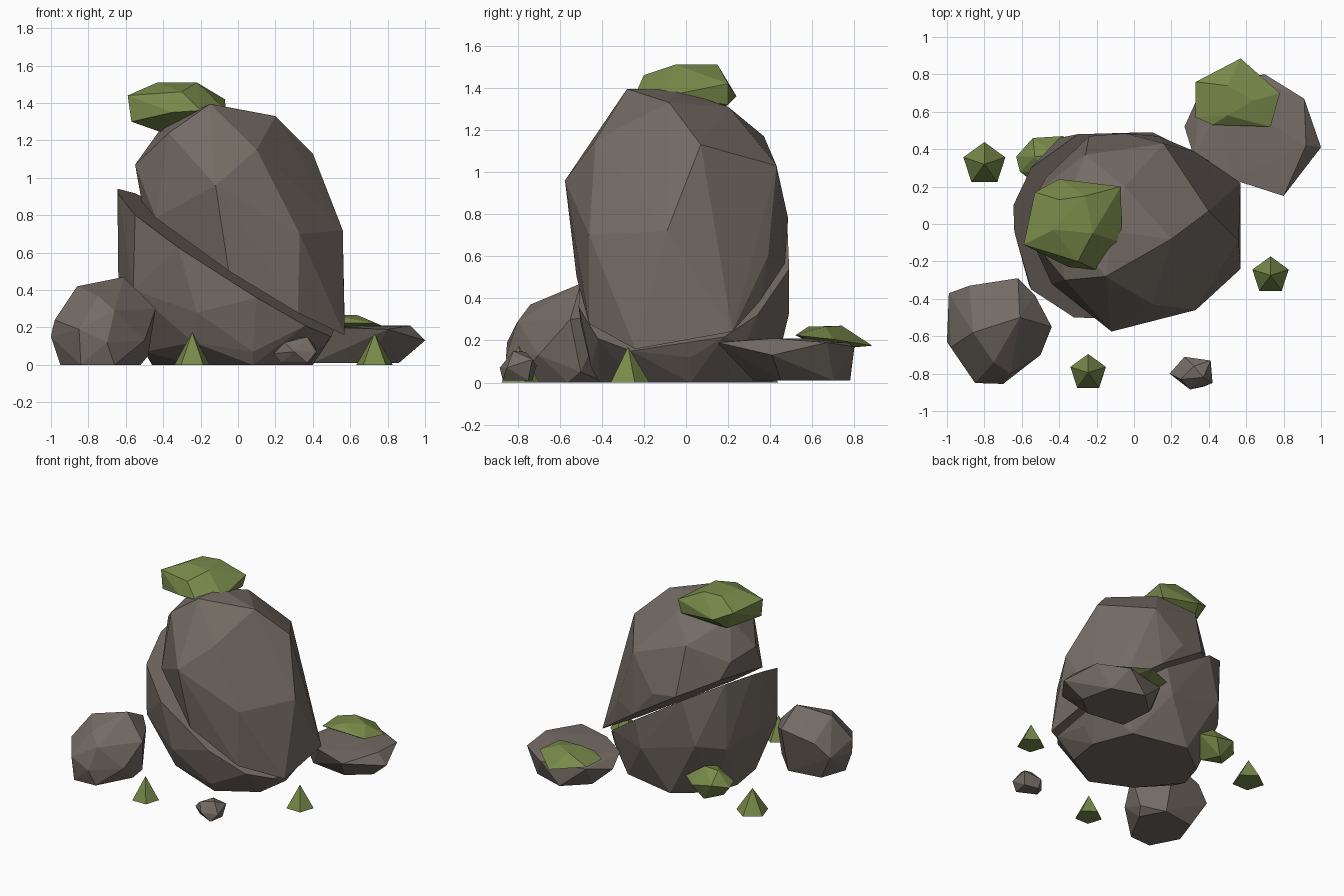
import bpy, bmesh, math


def material(name, color):
    m = bpy.data.materials.new(name)
    m.diffuse_color = (*color, 1)
    return m


STONE = material("warm grey stone", (0.175, 0.148, 0.128))
MOSS = material("moss green", (0.19, 0.252, 0.068))


def finish(name, bm, mat):
    bmesh.ops.recalc_face_normals(bm, faces=bm.faces[:])
    mesh = bpy.data.meshes.new(name)
    bm.to_mesh(mesh)
    bm.free()
    mesh.materials.append(mat)
    obj = bpy.data.objects.new(name, mesh)
    bpy.context.collection.objects.link(obj)
    return obj


def chiseled(name, points, mat):
    """Faceted solid: the convex hull of a few corner points."""
    bm = bmesh.new()
    for p in points:
        bm.verts.new(p)
    bmesh.ops.convex_hull(bm, input=bm.verts[:])
    loose = [v for v in bm.verts if not v.link_faces]
    bmesh.ops.delete(bm, geom=loose, context='VERTS')
    bmesh.ops.dissolve_limit(bm, angle_limit=math.radians(2),
                             verts=bm.verts[:], edges=bm.edges[:])
    return finish(name, bm, mat)


def on_cut(outline, height):
    """Lift an outline onto the slanted plane that splits the boulder."""
    return [(x, y, height - 0.635 * x + 0.18 * y) for x, y in outline]


# Upper half of the split boulder
upper_cut = on_cut([(-.44, -.32), (-.05, -.52), (.32, -.46), (.57, -.24), (.57, .22),
                    (.38, .35), (.13, .47), (-.24, .47), (-.47, .25), (-.515, -.1)], .564)
chiseled("boulder_upper", upper_cut + [
    (-.12, -.575, .96), (.10, -.43, 1.15), (-.15, -.28, 1.395), (.20, -.08, 1.33),
    (.40, .07, 1.13), (.56, -.09, .72), (.33, -.46, .70), (-.37, -.30, 1.24),
    (-.55, -.08, 1.07), (-.51, .18, 1.03), (-.40, .02, 1.28), (-.12, -.04, 1.39),
    (-.05, .20, 1.31), (-.26, .37, 1.17), (.16, .43, 1.03), (-.05, .485, .78),
    (.32, .39, .60)], STONE)

# Lower half of the split boulder
lower_cut = on_cut([(-.645, .10), (-.64, -.04), (-.55, -.35), (-.32, -.50), (.10, -.51),
                    (.36, -.42), (.50, -.26), (.52, .18), (.40, .34), (.10, .49),
                    (-.30, .48), (-.55, .30)], .514)
chiseled("boulder_lower", lower_cut + [
    (-.64, .02, .47), (-.56, -.33, .40), (-.22, -.50, .28), (-.50, -.15, .07),
    (-.24, -.43, .12), (.08, -.45, .07), (.48, .02, .12), (.42, .28, .18),
    (.05, .49, .33), (-.40, .46, .45), (-.55, .28, .40),
    (-.46, .02, 0), (-.22, -.27, 0), (.08, -.41, 0), (.36, -.24, 0),
    (.40, .02, 0), (.28, .32, 0), (-.15, .41, 0), (-.40, .22, 0)], STONE)

# Round rock at the front left
chiseled("left_rock", [
    (-.86, -.58, .42), (-.61, -.50, .47), (-.62, -.29, .36), (-.88, -.33, .30),
    (-.99, -.37, .20), (-1.0, -.63, .15), (-.98, -.66, .24), (-.85, -.85, .19),
    (-.70, -.855, .12), (-.75, -.74, .37), (-.66, -.80, .29), (-.50, -.70, .13),
    (-.44, -.55, .30), (-.53, -.38, .32), (-.48, -.50, .05), (-.95, -.62, 0),
    (-.84, -.83, 0), (-.66, -.82, 0), (-.52, -.56, 0), (-.62, -.38, 0),
    (-.88, -.42, 0)], STONE)

# Flat rock at the back right
chiseled("flat_rock", [
    (.27, .52, .12), (.32, .36, .18), (.80, .15, .19), (.52, .24, .20), (.92, .42, .21),
    (1.0, .41, .13), (.91, .67, .19), (.70, .80, .17), (.66, .77, .19), (.36, .72, .17),
    (.45, .60, .20), (.68, .56, .21), (.40, .36, .01), (.70, .32, .01), (.86, .45, .01),
    (.80, .70, .01), (.55, .78, .01), (.38, .62, .01)], STONE)

# Pebble at the front
chiseled("pebble", [
    (.19, -.80, .06), (.27, -.71, .08), (.41, -.73, .11), (.42, -.85, .07),
    (.30, -.885, .07), (.25, -.83, .12), (.37, -.82, .15), (.32, -.76, .145),
    (.23, -.80, .01), (.37, -.87, .01), (.39, -.75, .01), (.28, -.73, .01)], STONE)

# Moss cap on the boulder
chiseled("moss_cap", [
    (-.59, -.11, 1.44), (-.53, .17, 1.42), (-.40, .24, 1.36), (-.07, .20, 1.42),
    (-.065, -.10, 1.36), (-.20, -.245, 1.36), (-.35, -.23, 1.35), (-.57, -.12, 1.30),
    (-.43, -.03, 1.51), (-.22, -.05, 1.51), (-.26, .15, 1.51), (-.40, .13, 1.505),
    (-.30, -.20, 1.46), (-.40, -.04, 1.24), (-.25, .10, 1.25), (-.44, .12, 1.26),
    (-.10, .20, 1.32)], MOSS)

# Moss on the flat rock
chiseled("moss_flat", [
    (.33, .57, .20), (.33, .76, .21), (.57, .885, .175), (.78, .70, .205),
    (.73, .52, .225), (.42, .53, .225), (.50, .74, .27), (.64, .66, .265),
    (.50, .58, .265), (.45, .70, .16), (.64, .72, .16)], MOSS)

# Moss clump behind the boulder
chiseled("moss_clump", [
    (-.63, .36, .15), (-.61, .28, .17), (-.54, .46, .18), (-.38, .47, .15),
    (-.28, .40, .17), (-.36, .22, .14), (-.52, .21, .15), (-.53, .36, .26),
    (-.42, .37, .27), (-.46, .27, .25), (-.55, .32, .06), (-.45, .42, .04),
    (-.40, .28, .05)], MOSS)

# Five-sided grass tufts, one corner pointing back
for name, x, y, radius, height in [("front_tuft", -.245, -.795, .10, .175),
                                   ("right_tuft", .73, -.275, .102, .17),
                                   ("back_tuft", -.80, .32, .118, .18)]:
    bm = bmesh.new()
    bmesh.ops.create_cone(bm, cap_ends=True, segments=5, radius1=radius, radius2=0,
                          depth=height)
    bmesh.ops.remove_doubles(bm, verts=bm.verts[:], dist=1e-4)
    corner = max(bm.verts, key=lambda v: v.co.y)
    turn = math.pi / 2 - math.atan2(corner.co.y, corner.co.x)
    tuft = finish(name, bm, MOSS)
    tuft.rotation_euler.z = turn
    tuft.location = (x, y, height / 2)
